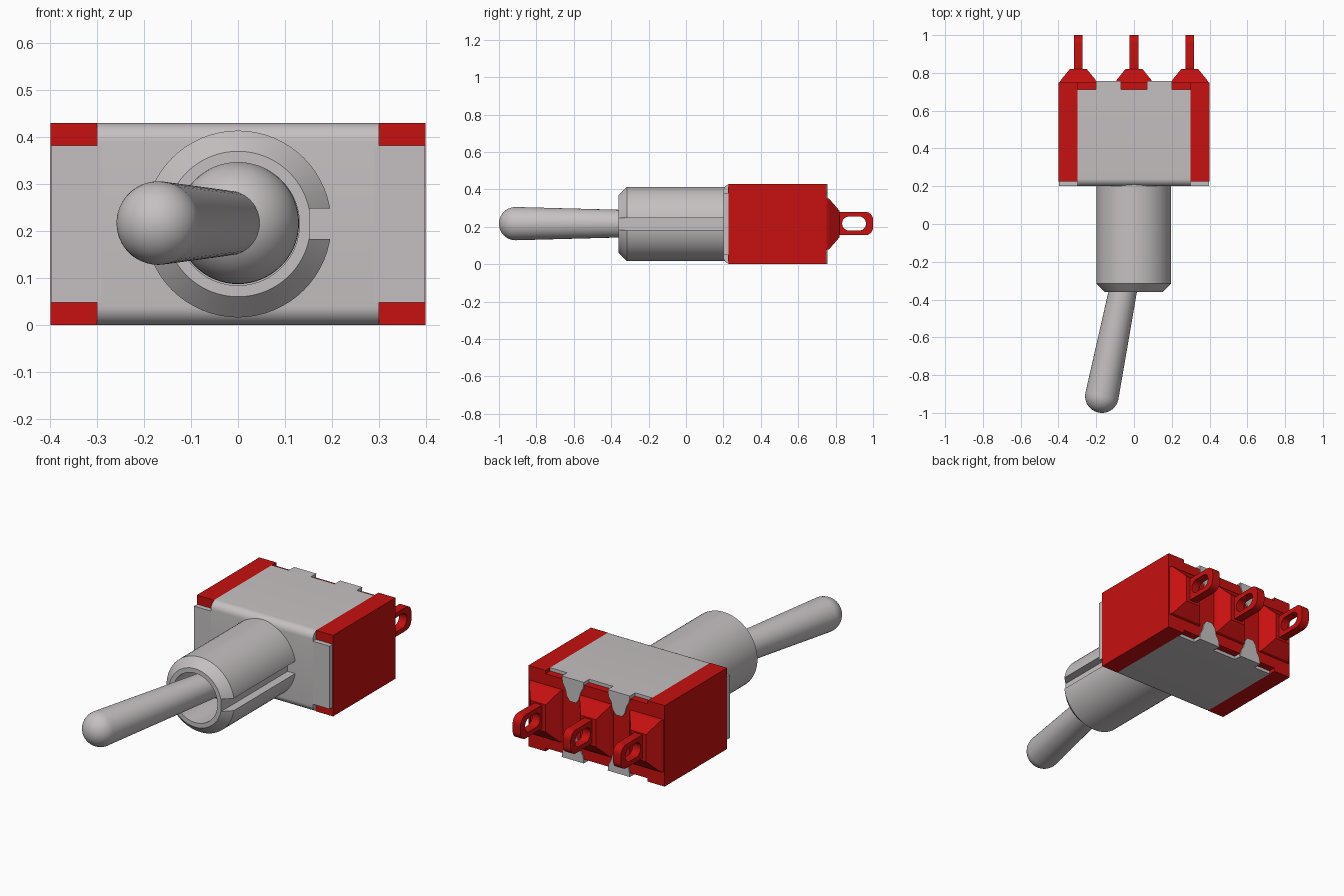
import bpy, bmesh, math
from mathutils import Vector, Matrix

if "Cube" in bpy.data.objects:
    bpy.data.objects.remove(bpy.data.objects["Cube"], do_unlink=True)

CZ = 0.215  # height of the switch axis


def material(name, rgb):
    m = bpy.data.materials.new(name)
    m.use_nodes = True
    m.diffuse_color = (*rgb, 1)
    m.node_tree.nodes["Principled BSDF"].inputs["Base Color"].default_value = (*rgb, 1)
    return m


metal = material("grey metal", (0.56, 0.53, 0.535))
red = material("red plastic", (0.57, 0.005, 0.005))


def finish(name, bm, mat, smooth=False):
    bmesh.ops.recalc_face_normals(bm, faces=bm.faces)
    me = bpy.data.meshes.new(name)
    bm.to_mesh(me)
    bm.free()
    me.materials.append(mat)
    ob = bpy.data.objects.new(name, me)
    bpy.context.collection.objects.link(ob)
    if smooth:
        bpy.ops.object.select_all(action='DESELECT')
        bpy.context.view_layer.objects.active = ob
        ob.select_set(True)
        bpy.ops.object.shade_smooth_by_angle(angle=math.radians(35))
    return ob


def box(name, x0, x1, y0, y1, z0, z1, mat):
    bm = bmesh.new()
    bmesh.ops.create_cube(bm, size=1)
    for v in bm.verts:
        v.co = ((x0 + x1) / 2 + v.co.x * (x1 - x0),
                (y0 + y1) / 2 + v.co.y * (y1 - y0),
                (z0 + z1) / 2 + v.co.z * (z1 - z0))
    return finish(name, bm, mat)


def prism(name, points, depth, mat, smooth=False):
    """Extrude a closed 3D outline along the vector depth."""
    bm = bmesh.new()
    face = bm.faces.new([bm.verts.new(p) for p in points])
    new = bmesh.ops.extrude_face_region(bm, geom=[face])["geom"]
    bmesh.ops.translate(bm, vec=depth, verts=[g for g in new if isinstance(g, bmesh.types.BMVert)])
    return finish(name, bm, mat, smooth)


def lathe(name, profile, origin, direction, mat, steps=64):
    """Turn (radius, distance) points around an axis."""
    bm = bmesh.new()
    vs = [bm.verts.new((r, 0, d)) for r, d in profile]
    es = [bm.edges.new(p) for p in zip(vs, vs[1:])]
    bmesh.ops.spin(bm, geom=vs + es, cent=(0, 0, 0), axis=(0, 0, 1),
                   angle=2 * math.pi, steps=steps, use_duplicate=False)
    bmesh.ops.remove_doubles(bm, verts=bm.verts, dist=1e-5)
    rot = Vector(direction).to_track_quat('Z', 'Y').to_matrix().to_4x4()
    bm.transform(Matrix.Translation(origin) @ rot)
    return finish(name, bm, mat, True)


def arc(cy, cz, r, a0, a1, n=8):
    return [(cy + r * math.cos(math.radians(a0 + (a1 - a0) * i / n)),
             cz + r * math.sin(math.radians(a0 + (a1 - a0) * i / n))) for i in range(n + 1)]


def rounded(y0, y1, z0, z1, r):
    return (arc(y1 - r, z1 - r, r, 0, 90) + arc(y0 + r, z1 - r, r, 90, 180)
            + arc(y0 + r, z0 + r, r, 180, 270) + arc(y1 - r, z0 + r, r, 270, 360))


# Red housing: core with two full-height cheeks
box("housing_core", -0.3, 0.3, 0.225, 0.75, 0.018, 0.412, red)
for side, s in (("left", 1), ("right", -1)):
    x0, x1 = sorted((0.3 * s, 0.4 * s))
    box(side + "_cheek", x0, x1, 0.226, 0.75, 0, 0.43, red)
    # front plate wing
    x0, x1 = sorted((0.29 * s, 0.398 * s))
    box(side + "_plate_wing", x0, x1, 0.2, 0.228, 0.048, 0.382, metal)

# Metal bracket: bent channel wrapped over the front, top and bottom
outer = [(0.712, 0.43)] + arc(0.24, 0.39, 0.04, 90, 180) + arc(0.24, 0.04, 0.04, 180, 270) + [(0.712, 0)]
inner = [(0.712, 0.017), (0.226, 0.017), (0.226, 0.413), (0.712, 0.413)]
prism("bracket", [(-0.3, y, z) for y, z in outer + inner], (0.6, 0, 0), metal, True)

# Bracket tabs with tapered tongues folded over the back, and red rim blocks between them
tongue = [(-0.065, 0), (-0.06, 0.035), (-0.045, 0.06), (-0.035, 0.1), (-0.018, 0.122),
          (0.018, 0.122), (0.035, 0.1), (0.045, 0.06), (0.06, 0.035), (0.065, 0)]
for level, up in (("top", 1), ("bottom", -1)):
    edge = CZ + up * CZ
    z0, z1 = sorted((edge, edge - up * 0.017))
    for side, cx in (("left", 0.135), ("right", -0.135)):
        box(f"{level}_{side}_tab", cx - 0.065, cx + 0.065, 0.70, 0.75, z0, z1, metal)
        prism(f"{level}_{side}_tongue", [(cx + x, 0.748, edge - up * d) for x, d in tongue],
              (0, 0.009, 0), metal)

# Terminals on tapered bases
for side, cx in (("left", 0.295), ("middle", 0), ("right", -0.295)):
    bm = bmesh.new()
    rings = []
    for y, hx, hz in ((0.745, 0.102, 0.14), (0.765, 0.09, 0.135), (0.82, 0.045, 0.072)):
        rings.append([bm.verts.new((cx + a * hx, y, CZ + b * hz))
                      for a, b in ((-1, -1), (1, -1), (1, 1), (-1, 1))])
    for a, b in zip(rings, rings[1:]):
        for i in range(4):
            j = (i + 1) % 4
            bm.faces.new((a[i], a[j], b[j], b[i]))
    bm.faces.new(rings[0])
    bm.faces.new(rings[-1])
    finish(side + "_terminal_base", bm, red)

    # lug plate with a rounded slot
    bm = bmesh.new()
    out, hole = rounded(0.78, 1.0, 0.155, 0.28, 0.042), rounded(0.835, 0.962, 0.18, 0.255, 0.036)
    loops = [[bm.verts.new((cx + dx, y, z)) for y, z in pts]
             for dx, pts in ((-0.023, out), (0.023, out), (0.023, hole), (-0.023, hole))]
    n = len(out)
    for k in range(4):
        a, b = loops[k], loops[(k + 1) % 4]
        for i in range(n):
            j = (i + 1) % n
            bm.faces.new((a[i], a[j], b[j], b[i]))
    finish(side + "_terminal_lug", bm, red, True)

# Bushing: chamfered tube with a keyway along the left side
bushing = lathe("bushing", [(0, 0.21), (0.199, 0.21), (0.199, -0.315), (0.155, -0.36), (0.131, -0.36),
                            (0.131, -0.02), (0, -0.02)], (0, 0, CZ), (0, 1, 0), metal)
cutter = box("keyway_cutter", 0.152, 0.3, -0.5, 0.1999, 0.183, 0.248, metal)
cutter.hide_render = True
mod = bushing.modifiers.new("keyway", 'BOOLEAN')
mod.operation = 'DIFFERENCE'
mod.solver = 'EXACT'
mod.object = cutter
bpy.ops.object.select_all(action='DESELECT')
bpy.context.view_layer.objects.active = bushing
bushing.select_set(True)
bpy.ops.object.modifier_apply(modifier=mod.name)
bpy.data.objects.remove(cutter, do_unlink=True)

# Pivot ball and tilted lever with a rounded tip
ball = [(0.13 * math.sin(math.pi * i / 24), -0.13 * math.cos(math.pi * i / 24)) for i in range(25)]
pivot = Vector((0, -0.06, CZ + 0.002))
lathe("pivot_ball", ball, pivot, (0, 1, 0), metal)
tip = Vector((-0.17, -0.911, CZ + 0.002))
length = (tip - pivot).length
lever = [(0, 0), (0.066, 0)] + [(r, length + d) for r, d in arc(0, 0, 0.089, 0, 90, 12)]
lathe("lever", lever, pivot, tip - pivot, metal, 48)
